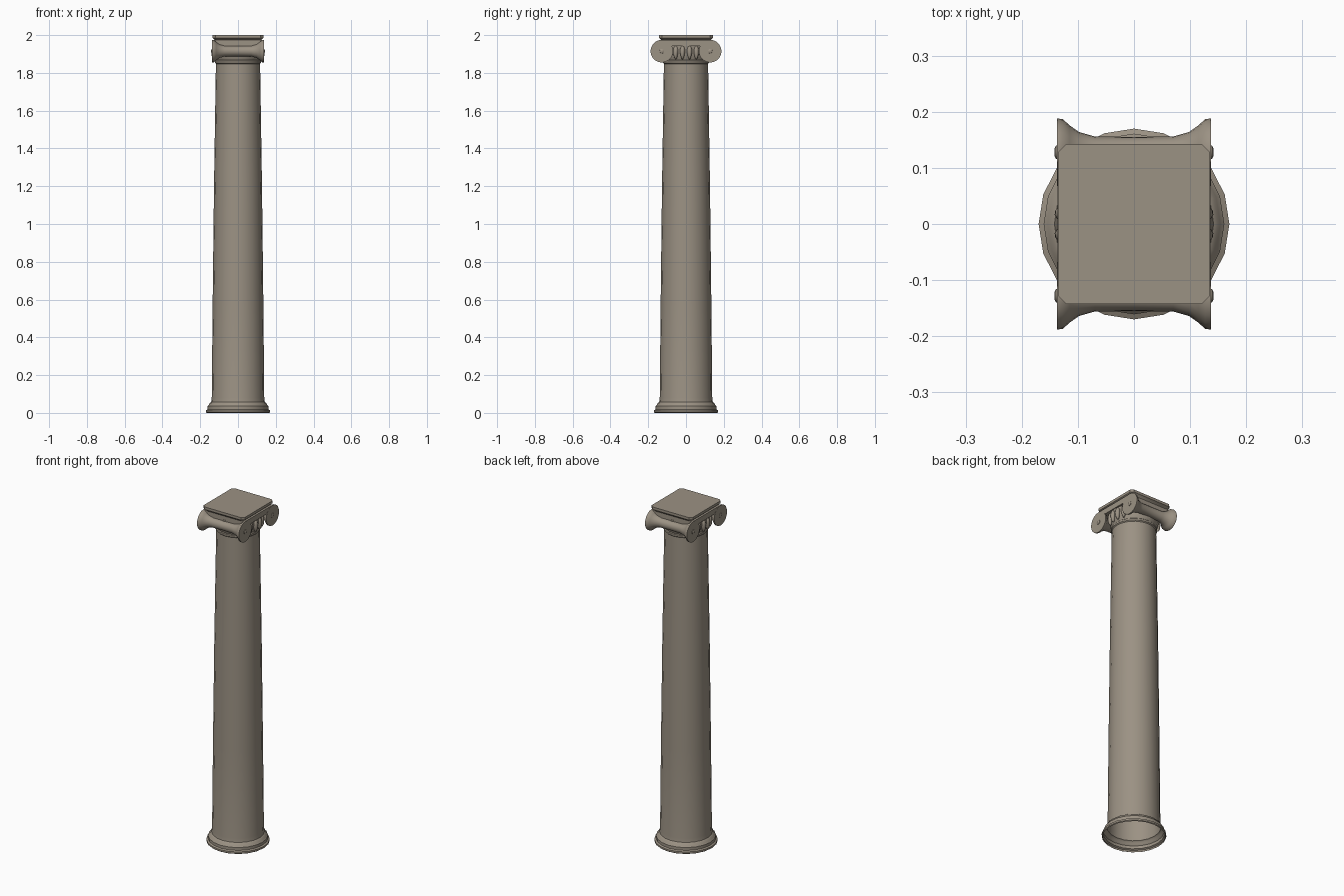
import bpy, bmesh, math

if "Cube" in bpy.data.objects:
    bpy.data.objects.remove(bpy.data.objects["Cube"])

stone = bpy.data.materials.new("warm grey stone")
stone.diffuse_color = (0.33, 0.287, 0.23, 1)
stone.use_nodes = True
stone.node_tree.nodes["Principled BSDF"].inputs["Base Color"].default_value = stone.diffuse_color


def finish(name, bm, angle=40):
    bmesh.ops.recalc_face_normals(bm, faces=bm.faces)
    me = bpy.data.meshes.new(name)
    bm.to_mesh(me)
    bm.free()
    ob = bpy.data.objects.new(name, me)
    bpy.context.collection.objects.link(ob)
    me.materials.append(stone)
    bpy.ops.object.select_all(action='DESELECT')
    ob.select_set(True)
    bpy.context.view_layer.objects.active = ob
    bpy.ops.object.shade_smooth_by_angle(angle=math.radians(angle))
    return ob


def skin(name, rings, caps=True, angle=40):
    """Join a list of closed point rings into one surface."""
    bm = bmesh.new()
    loops = [[bm.verts.new(p) for p in r] for r in rings]
    n = len(loops[0])
    for a, b in zip(loops, loops[1:]):
        for i in range(n):
            j = (i + 1) % n
            bm.faces.new((a[i], a[j], b[j], b[i]))
    if caps:
        bm.faces.new(loops[0])
        bm.faces.new(loops[-1])
    return finish(name, bm, angle)


def circle(r, n):
    return [(r * math.cos(2 * math.pi * i / n), r * math.sin(2 * math.pi * i / n))
            for i in range(n)]


def lathe_z(name, profile, caps=False, n=20):
    return skin(name, [[(x, y, z) for x, y in circle(r, n)] for r, z in profile], caps)


def lathe_x(name, profile, cy, cz, n=20):
    return skin(name, [[(x, cy + a, cz + b) for a, b in circle(r, n)]
                       for x, r in profile])


# Moulded base, open underneath
lathe_z("base", [(0.165, 0), (0.17, 0.004), (0.17, 0.014), (0.161, 0.019), (0.161, 0.036),
                 (0.154, 0.043), (0.15, 0.052), (0.142, 0.057)])

# Tapered hollow shaft
lathe_z("shaft", [(0.142, 0.057), (0.139, 0.08), (0.134, 0.6),
                  (0.127, 1.2), (0.117, 1.85)])

# Neck ring and bell under the capital
lathe_z("neck_ring", [(0.117, 1.848), (0.122, 1.853), (0.122, 1.863), (0.117, 1.868)])
lathe_z("echinus", [(0.117, 1.865), (0.124, 1.88), (0.13, 1.91), (0.132, 1.95)], True)

# Carved eggs on the two scroll faces
for side in (0, math.pi):
    for k in (-1.5, -0.5, 0.5, 1.5):
        a = side + k * 0.29
        bm = bmesh.new()
        bmesh.ops.create_uvsphere(bm, u_segments=10, v_segments=8, radius=1)
        for v in bm.verts:
            x, y, z = v.co
            w = 0.013 + 0.004 * z
            x, y = 0.129 + 0.014 * x, w * y
            v.co = (x * math.cos(a) - y * math.sin(a),
                    x * math.sin(a) + y * math.cos(a), 1.907 + 0.036 * z)
        finish("egg_ornament", bm, 60)

# Scroll bolsters, waisted in the middle, with an eye at each end
half = [(0.137, 0.06), (0.127, 0.059), (0.115, 0.048), (0.098, 0.036), (0.07, 0.028)]
waist = [(-x, r) for x, r in half] + [(0, 0.027)] + half[::-1]
for cy in (-0.128, 0.128):
    lathe_x("scroll_bolster", waist, cy, 1.915)
    for s in (-1, 1):
        lathe_x("scroll_eye", [(s * 0.135, 0.013), (s * 0.139, 0.012), (s * 0.142, 0.006)],
                cy, 1.915, 12)


# Chamfered rectangular ring
def slab(hx, hy, z, c=0.015):
    q = [(hx, hy - c), (hx - c, hy)]
    pts = q + [(-x, y) for x, y in q[::-1]] + [(-x, -y) for x, y in q] \
        + [(x, -y) for x, y in q[::-1]]
    return [(x, y, z) for x, y in pts]


# Band linking the scrolls, and the abacus on top
skin("scroll_band", [slab(0.136, 0.13, 1.943, 0.002), slab(0.136, 0.13, 1.975, 0.002)])
skin("abacus", [slab(0.112, 0.12, 1.945), slab(0.116, 0.124, 1.965), slab(0.126, 0.134, 1.978),
                slab(0.135, 0.143, 1.985), slab(0.135, 0.143, 2.0)], angle=30)
